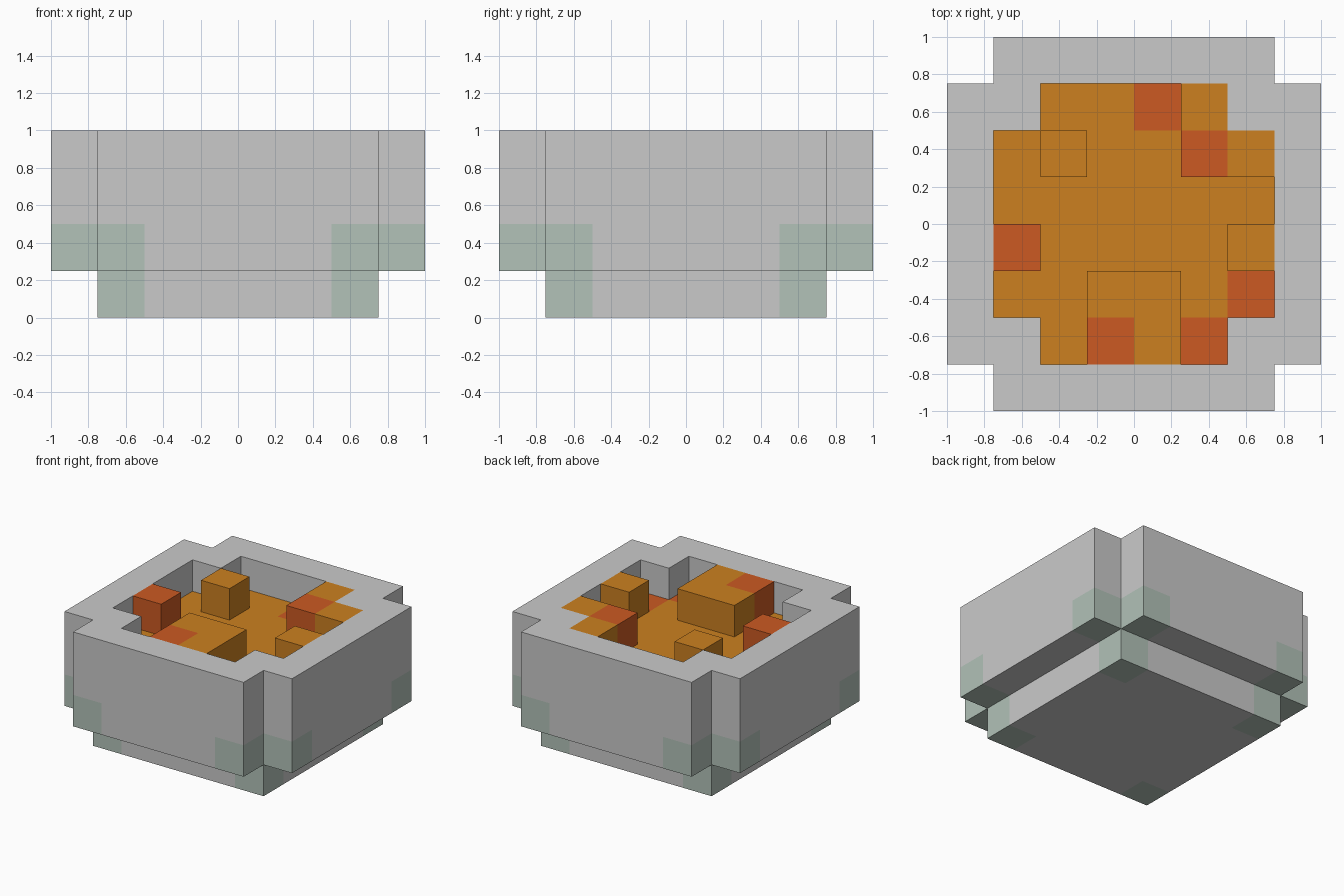
import bpy, bmesh
from mathutils import Vector

if "Cube" in bpy.data.objects:
    bpy.data.objects.remove(bpy.data.objects["Cube"])

U = 0.25  # size of one block


def srgb(*rgb):
    lin = [(c / 255 / 12.92) if c < 10 else ((c / 255 + 0.055) / 1.055) ** 2.4 for c in rgb]
    return (*lin, 1)


def material(name, *rgb):
    m = bpy.data.materials.new(name)
    m.diffuse_color = srgb(*rgb)
    m.use_nodes = True
    m.node_tree.nodes["Principled BSDF"].inputs["Base Color"].default_value = m.diffuse_color
    return m


STONE = material("stone_grey", 202, 202, 202)
MOSS = material("pale_green", 178, 194, 184)
ORANGE = material("molten_orange", 204, 128, 32)
RED = material("molten_red", 204, 90, 34)

# Molten pool seen from above (back row first):
# o/r = orange/red at the low level, O/R = raised to the rim, . = stone
POOL = [
    ".oorO.",
    "oOooRO",
    "oooooo",
    "RooooO",
    "ooOOor",
    ".oROr.",
]


def pool_cell(x, y):
    return POOL[2 - y][x + 3] if -3 <= x <= 2 and -3 <= y <= 2 else "."


# Fill the block grid: each cell maps to its material
stone, lava = {}, {}
for z in range(4):
    for x in range(-4, 4):
        for y in range(-4, 4):
            # ring index from the centre, the same on both sides
            ax, ay = sorted((max(x, -x - 1), max(y, -y - 1)))
            if (ax, ay) == (3, 3) or (z == 0 and ay == 3):
                continue  # notched corners and narrower foot
            kind = pool_cell(x, y)
            if kind != "." and z >= 2:
                if z == 2 or kind.isupper():
                    lava[x, y, z] = RED if kind in "rR" else ORANGE
                continue
            # mossy blocks at the lower outer corners
            mossy = (z == 0 and (ax, ay) == (2, 2)) or (z == 1 and (ax, ay) == (2, 3))
            stone[x, y, z] = MOSS if mossy else STONE

SOLID = set(stone) | set(lava)


def build(name, cells, mats):
    """Make the exposed faces of the given blocks as one object."""
    bm = bmesh.new()
    for cell, mat in cells.items():
        for axis in range(3):
            for sign in (-1, 1):
                n = [0, 0, 0]
                n[axis] = sign
                if tuple(c + d for c, d in zip(cell, n)) in SOLID:
                    continue
                n = Vector(n)
                a = Vector([1.0 if i == (axis + 1) % 3 else 0.0 for i in range(3)])
                b = n.cross(a)
                mid = Vector(cell) + Vector((0.5, 0.5, 0.5)) + n / 2
                corners = [mid + (a * i + b * j) / 2
                           for i, j in ((-1, -1), (1, -1), (1, 1), (-1, 1))]
                f = bm.faces.new([bm.verts.new(p * U) for p in corners])
                f.material_index = mats.index(mat)
    bmesh.ops.remove_doubles(bm, verts=bm.verts, dist=1e-4)
    # merge flat neighbours of one colour
    bmesh.ops.dissolve_limit(bm, angle_limit=0.01, verts=bm.verts, edges=bm.edges,
                             delimit={'MATERIAL'})
    me = bpy.data.meshes.new(name)
    bm.to_mesh(me)
    bm.free()
    for m in mats:
        me.materials.append(m)
    bpy.context.collection.objects.link(bpy.data.objects.new(name, me))


build("stone_basin", stone, [STONE, MOSS])
build("molten_pool", lava, [ORANGE, RED])
